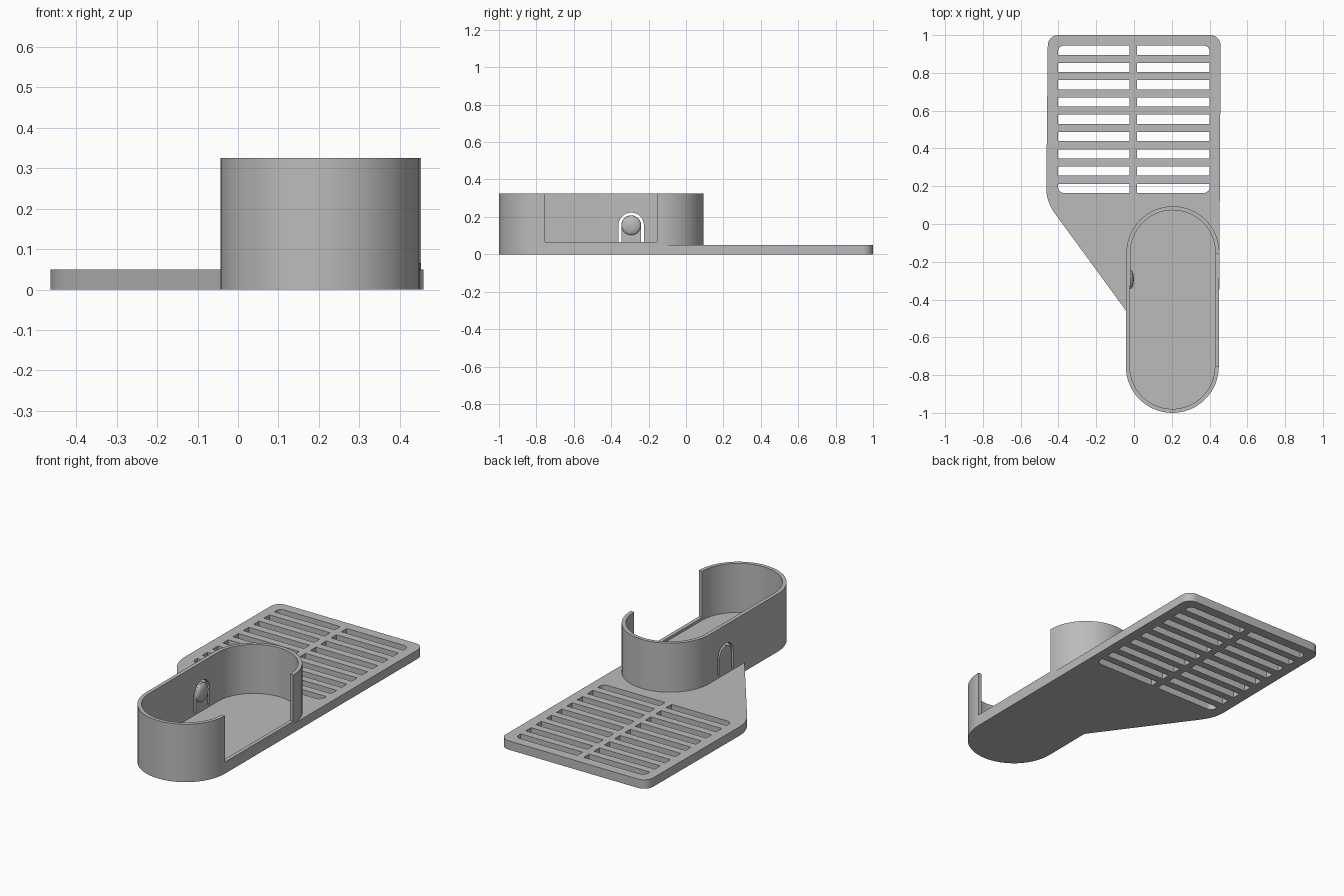
import bpy, bmesh, math
from mathutils import Vector

if "Cube" in bpy.data.objects:
    bpy.data.objects.remove(bpy.data.objects["Cube"])

grey = bpy.data.materials.new("plain grey")
grey.diffuse_color = (0.5, 0.5, 0.5, 1)
grey.use_nodes = True
grey.node_tree.nodes["Principled BSDF"].inputs["Base Color"].default_value = grey.diffuse_color

PLATE_TOP, RIM, WALL = 0.05, 0.325, 0.021
REAR, FRONT, RADIUS = Vector((0.206, -0.152)), Vector((0.203, -0.754)), 0.246


def arc(c, r, a0, a1, n=32):
    """Points on an arc, angles in degrees."""
    return [Vector((c[0] + r * math.cos(math.radians(a0 + (a1 - a0) * i / n)),
                    c[1] + r * math.sin(math.radians(a0 + (a1 - a0) * i / n)))) for i in range(n + 1)]


def fillet(p, a, b, r, n=8):
    """Round the corner p between neighbours a and b."""
    p, a, b = Vector(p), Vector(a), Vector(b)
    if r == 0:
        return [p]
    u, v = (a - p).normalized(), (b - p).normalized()
    half = u.angle(v) / 2
    c = p + (u + v).normalized() * r / math.sin(half)
    t = r / math.tan(half)
    s, e = p + u * t - c, p + v * t - c
    w = s.angle(e)
    return [c + (s * math.sin((1 - i / n) * w) + e * math.sin(i / n * w)) / math.sin(w)
            for i in range(n + 1)]


def rounded(corners):
    """Outline from (x, y, radius) corners."""
    out = []
    for i, (x, y, r) in enumerate(corners):
        out += fillet((x, y), corners[i - 1][:2], corners[(i + 1) % len(corners)][:2], r)
    return out


def prisms(name, outlines, lo, hi, along_x=False):
    """Extrude closed outlines along z, or along x with the outline in y and z."""
    bm = bmesh.new()
    for pts in outlines:
        def ring(h):
            return [bm.verts.new((h, p[0], p[1]) if along_x else (p[0], p[1], h)) for p in pts]
        bottom, top = ring(lo), ring(hi)
        bm.faces.new(bottom[::-1])
        bm.faces.new(top)
        for i in range(len(pts)):
            j = (i + 1) % len(pts)
            bm.faces.new((bottom[i], bottom[j], top[j], top[i]))
    bmesh.ops.recalc_face_normals(bm, faces=bm.faces)
    mesh = bpy.data.meshes.new(name)
    bm.to_mesh(mesh)
    bm.free()
    mesh.materials.append(grey)
    ob = bpy.data.objects.new(name, mesh)
    bpy.context.collection.objects.link(ob)
    return ob


def activate(ob):
    bpy.ops.object.select_all(action='DESELECT')
    ob.select_set(True)
    bpy.context.view_layer.objects.active = ob


def cut(ob, cutter):
    activate(ob)
    m = ob.modifiers.new("cut", 'BOOLEAN')
    m.operation, m.solver, m.object = 'DIFFERENCE', 'EXACT', cutter
    bpy.ops.object.modifier_apply(modifier=m.name)
    bpy.data.objects.remove(cutter)


def smooth(ob):
    activate(ob)
    bpy.ops.object.shade_smooth_by_angle(angle=math.radians(30))


def stadium(r):
    return arc(REAR, r, 0, 180) + arc(FRONT, r, 180, 360)


# Base plate: rounded rear corners, slanted left side, round front under the cup
tl, tr, bend, join = (-0.456, 1.0), (0.459, 1.0), (-0.465, 0.119), (-0.0415, -0.46)
front_arc = arc(FRONT, RADIUS, 180, 360)
outline = (fillet(tr, front_arc[-1], tl, 0.055) + fillet(tl, tr, bend, 0.055)
           + fillet(bend, tl, join, 0.22) + [Vector(join)] + front_arc)
plate = prisms("base_plate", [outline], 0, PLATE_TOP)

# Drain slots: two columns of nine, outer corners of the field rounded
slots = []
for i in range(9):
    y = 0.92 - i * 0.0914
    y0, y1 = y - 0.024, y + 0.024
    rt, rb = (0.03 if i == 0 else 0), (0.03 if i == 8 else 0)
    slots.append(rounded([(-0.402, y0, rb), (-0.025, y0, 0), (-0.025, y1, 0), (-0.402, y1, rt)]))
    slots.append(rounded([(0.015, y0, 0), (0.4, y0, rb), (0.4, y1, rt), (0.015, y1, 0)]))
cut(plate, prisms("slot_cutter", slots, -0.1, 0.15))
smooth(plate)

# Cup wall standing on the plate
wall = prisms("cup_wall", [stadium(RADIUS)], PLATE_TOP, RIM)
cut(wall, prisms("hollow_cutter", [stadium(RADIUS - WALL)], 0, 0.5))

# Side opening in the right wall, leaving a low sill
side = [(-0.755, 0.065), (-0.155, 0.065), (-0.155, 0.5), (-0.755, 0.5)]
cut(wall, prisms("opening_cutter", [side], 0.36, 0.6, True))

# Arched gap around the spring tongue in the left wall
cy, cz, base = -0.293, 0.155, 0.062
gap = ([(cy + 0.068, base)] + arc((cy, cz), 0.068, 0, 180) + [(cy - 0.068, base), (cy - 0.053, base)]
       + arc((cy, cz), 0.053, 180, 0) + [(cy + 0.053, base)])
cut(wall, prisms("tongue_cutter", [gap], -0.15, 0.05, True))
smooth(wall)

# Domed bump on the inside of the tongue
bpy.ops.mesh.primitive_uv_sphere_add(segments=32, ring_count=16, radius=1, location=(-0.02, cy, cz))
bump = bpy.context.object
bump.name = "tongue_bump"
bump.scale = (0.019, 0.052, 0.052)
bump.data.materials.append(grey)
smooth(bump)
